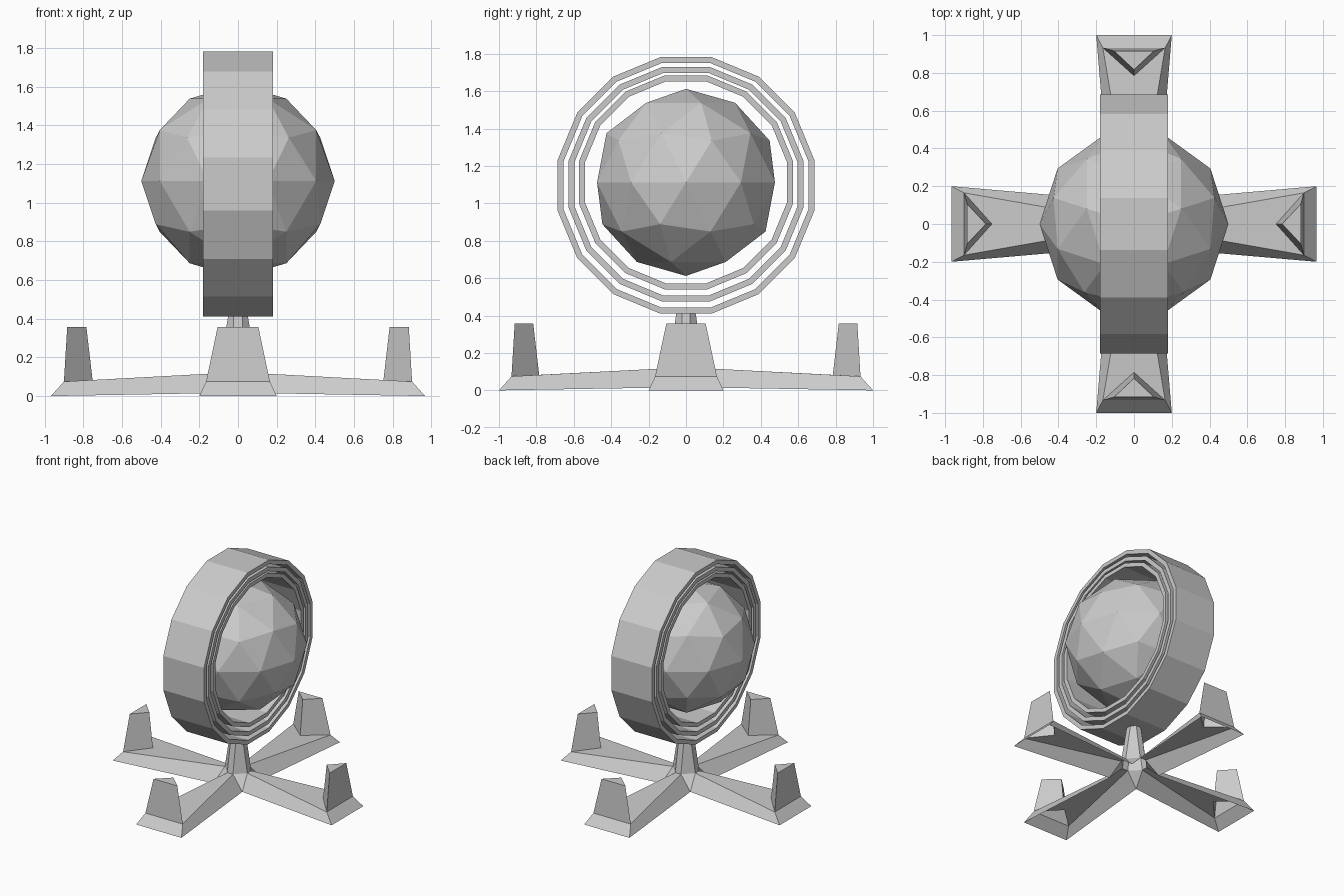
import bpy, bmesh, math
from mathutils import Matrix

if "Cube" in bpy.data.objects:
    bpy.data.objects.remove(bpy.data.objects["Cube"], do_unlink=True)

grey = bpy.data.materials.new("light_grey")
grey.use_nodes = True
COLOUR = (0.6, 0.6, 0.6, 1)
grey.diffuse_color = COLOUR
grey.node_tree.nodes["Principled BSDF"].inputs["Base Color"].default_value = COLOUR


def finish(bm, name):
    bmesh.ops.remove_doubles(bm, verts=bm.verts, dist=0.0005)
    bmesh.ops.recalc_face_normals(bm, faces=bm.faces)
    mesh = bpy.data.meshes.new(name)
    bm.to_mesh(mesh)
    bm.free()
    mesh.materials.append(grey)
    obj = bpy.data.objects.new(name, mesh)
    bpy.context.collection.objects.link(obj)
    return obj


def faces(bm, matrix, polys):
    for poly in polys:
        bm.faces.new([bm.verts.new(matrix @ Matrix.Translation(p).to_translation()) for p in poly])


def flip(p):
    return (p[0], -p[1], p[2])


# Faceted globe
bm = bmesh.new()
bmesh.ops.create_icosphere(bm, subdivisions=2, radius=0.5,
                           matrix=Matrix.Translation((0, 0, 1.112)) @ Matrix.Rotation(math.pi / 2, 4, 'Z'))
finish(bm, "globe")


# Sixteen-sided flat bands around the globe
def band(name, apothem, centre_z, thick=0.032, half=0.18, sides=16):
    bm = bmesh.new()
    section = [(apothem, -half), (apothem, half), (apothem - thick, half), (apothem - thick, -half)]
    loops = []
    for i in range(sides):
        a = (i + 0.5) * math.tau / sides
        k = 1 / math.cos(math.pi / sides)
        loops.append([bm.verts.new((x, r * k * math.cos(a), centre_z + r * k * math.sin(a)))
                      for r, x in section])
    for i in range(sides):
        p, q = loops[i], loops[(i + 1) % sides]
        for j in range(4):
            n = (j + 1) % 4
            bm.faces.new((p[j], p[n], q[n], q[j]))
    finish(bm, name)


band("outer_band", 0.686, 1.096)
band("middle_band", 0.628, 1.102)
band("inner_band", 0.572, 1.112)

# Open-bottomed base: four tapered arms, each with a hollow three-sided post
bm = bmesh.new()
for i in range(4):
    rot = Matrix.Rotation(i * math.pi / 2, 3, 'Z')
    e = 0.967 if i % 2 == 0 else 1.0       # reach of this arm
    foot = (e, 0.2, 0)                     # outer bottom corner
    rim = (e - 0.067, 0.165, 0.075)        # outer upper corner
    valley = (0.127, 0.127, 0.015)         # bottom corner shared with the next arm
    root = (0.1, 0.025, 0.118)             # where the arm meets the pillar
    neck = (0.05, 0.022, 0.42)             # top of the pillar
    tip = (e - 0.215, 0, 0.083)            # inner edge of the post
    post = (e - 0.084, 0.105, 0.358)       # outer top corner of the post
    peak = (e - 0.183, 0, 0.358)           # inner top corner of the post
    next_root = (root[1], root[0], root[2])
    next_neck = (neck[1], neck[0], neck[2])
    faces(bm, rot, [
        (foot, rim, flip(rim), flip(foot)),
        (foot, valley, root, rim),
        (flip(foot), flip(rim), flip(root), flip(valley)),
        (rim, root, tip),
        (flip(rim), tip, flip(root)),
        (root, flip(root), tip),
        (rim, post, flip(post), flip(rim)),
        (rim, tip, peak, post),
        (flip(rim), flip(post), peak, tip),
        (post, peak, flip(post)),
        (valley, next_root, root),
        (root, next_root, next_neck, neck),
        (flip(root), root, neck, flip(neck)),
    ])
finish(bm, "cross_base")
